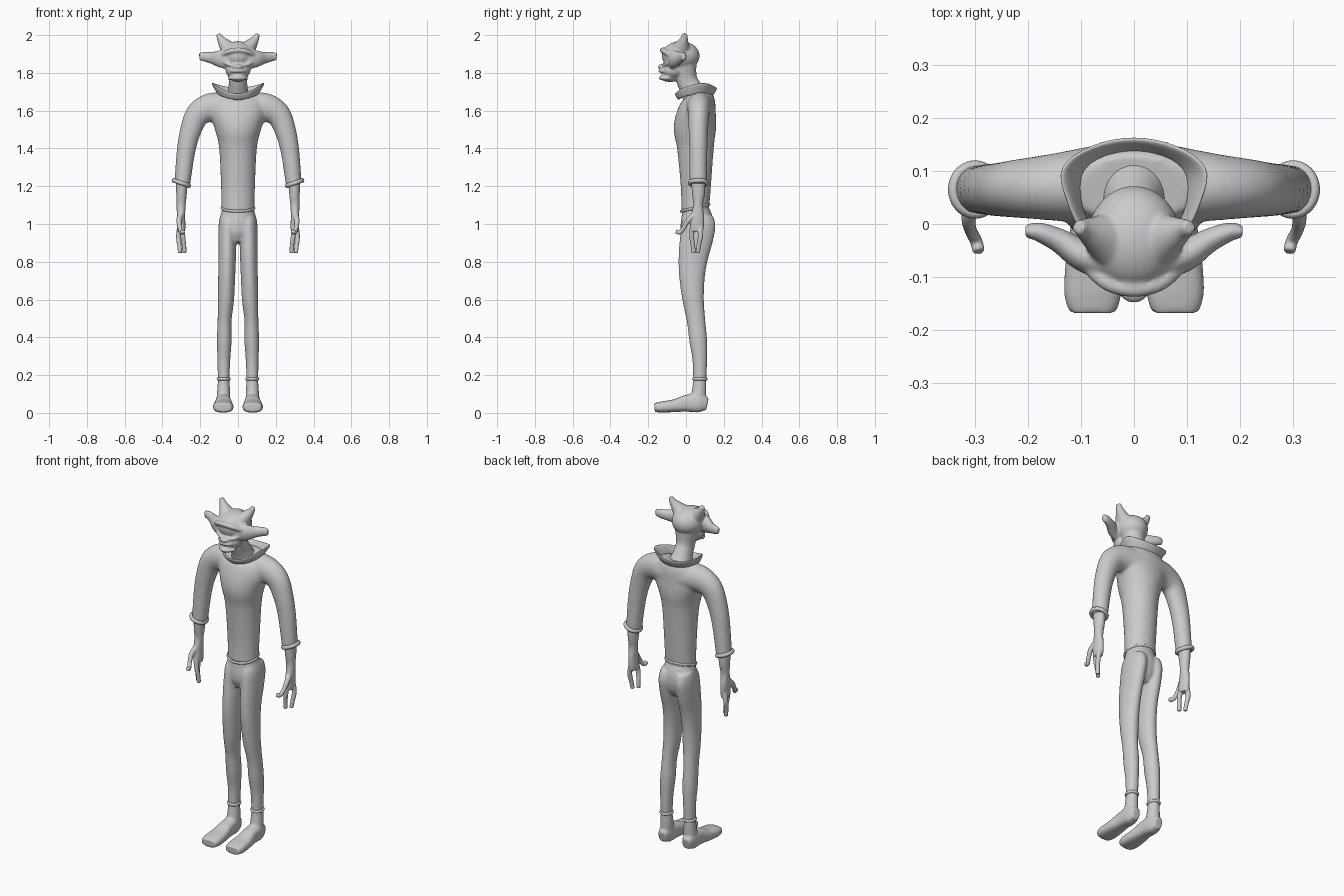
import bpy, bmesh
from math import sin, cos, pi
from mathutils import Vector, Matrix

X, Y, Z = Vector((1, 0, 0)), Vector((0, 1, 0)), Vector((0, 0, 1))


def spline(pts, steps=6):
    """Catmull-Rom through tuples of any length."""
    out = []
    n = len(pts)
    for i in range(n - 1):
        a, b, c, d = pts[max(i - 1, 0)], pts[i], pts[i + 1], pts[min(i + 2, n - 1)]
        for s in range(steps):
            t = s / steps
            out.append([0.5 * (2 * q + (r - p) * t + (2 * p - 5 * q + 4 * r - w) * t * t
                               + (3 * q - p - 3 * r + w) * t ** 3)
                        for p, q, r, w in zip(a, b, c, d)])
    return out + [list(pts[-1])]


def tube(bm, pts, ref=Y, power=1.0, sides=28):
    """Closed loft; each point is x, y, z, radius across ref, radius along ref."""
    pts = spline(pts)
    rings = []
    for i, p in enumerate(pts):
        t = (Vector(pts[min(i + 1, len(pts) - 1)][:3]) - Vector(pts[max(i - 1, 0)][:3])).normalized()
        v = (ref - t * ref.dot(t)).normalized()
        u = v.cross(t)
        ring = []
        for k in range(sides):
            c, s = cos(2 * pi * k / sides), sin(2 * pi * k / sides)
            c = abs(c) ** power * (1 if c > 0 else -1)
            s = abs(s) ** power * (1 if s > 0 else -1)
            ring.append(bm.verts.new(Vector(p[:3]) + u * p[3] * c + v * p[4] * s))
        rings.append(ring)
    for a, b in zip(rings, rings[1:]):
        for k in range(sides):
            j = (k + 1) % sides
            bm.faces.new((a[k], a[j], b[j], b[k]))
    bm.faces.new(rings[0])
    bm.faces.new(rings[-1])


def pair(bm, pts, ref=Y, power=1.0, signs=(1, -1)):
    for s in signs:
        tube(bm, [(p[0] * s,) + tuple(p[1:]) for p in pts], ref, power)


def ball(bm, c, r):
    bmesh.ops.create_uvsphere(bm, u_segments=32, v_segments=20, radius=1,
                              matrix=Matrix.Translation(c) @ Matrix.Diagonal((*r, 1)))


def finish(name, bm, voxel=None, smooth=4):
    bmesh.ops.recalc_face_normals(bm, faces=bm.faces)
    for f in bm.faces:
        f.smooth = True
    me = bpy.data.meshes.new(name)
    bm.to_mesh(me)
    bm.free()
    ob = bpy.data.objects.new(name, me)
    bpy.context.collection.objects.link(ob)
    if voxel:
        m = ob.modifiers.new("blend", 'REMESH')
        m.mode, m.voxel_size, m.use_smooth_shade = 'VOXEL', voxel, True
        m = ob.modifiers.new("soften", 'SMOOTH')
        m.factor, m.iterations = 0.5, smooth
    return ob


def band(name, c, rx, ry, r, lift):
    """Rolled cloth ring; lift(angle) gives the height offset."""
    bm = bmesh.new()
    n, m = 48, 10
    g = []
    for i in range(n):
        a = 2 * pi * i / n
        g.append([bm.verts.new((c[0] + (rx + r * cos(b)) * cos(a), c[1] + (ry + r * cos(b)) * sin(a),
                                c[2] + lift(a) + r * 1.2 * sin(b)))
                  for b in [2 * pi * j / m for j in range(m)]])
    for i in range(n):
        for j in range(m):
            k, l = (i + 1) % n, (j + 1) % m
            bm.faces.new((g[i][j], g[k][j], g[k][l], g[i][l]))
    finish(name, bm)


# shirt with sleeves
bm = bmesh.new()
tube(bm, [(0, .048, 1.065, .087, .073), (0, .052, 1.2, .09, .08), (0, .05, 1.4, .1, .097),
          (0, .047, 1.5, .122, .112), (0, .056, 1.58, .15, .105), (0, .07, 1.65, .15, .085),
          (0, .065, 1.695, .115, .065)])
pair(bm, [(.05, .075, 1.615, .075, .078), (.14, .07, 1.617, .077, .065), (.212, .067, 1.58, .066, .056),
          (.252, .065, 1.49, .056, .051), (.276, .065, 1.38, .049, .048), (.295, .065, 1.21, .042, .046)])
finish("shirt", bm, .008, 6)
band("shirt_hem", (0, .048, 1.085), .086, .075, .006, lambda a: .018 * sin(a))

# trousers
bm = bmesh.new()
tube(bm, [(0, .047, 1.09, .082, .068), (0, .058, 1.02, .095, .085), (0, .055, .95, .085, .082),
          (0, .05, .9, .035, .055)])
pair(bm, [(.05, .072, 1.05, .042, .07), (.053, .067, 1.0, .049, .09), (.056, .055, .92, .048, .088),
          (.057, .038, .82, .046, .078), (.06, .032, .72, .045, .068), (.064, .038, .6, .043, .057),
          (.071, .053, .49, .037, .049), (.073, .065, .38, .039, .047), (.075, .073, .28, .034, .039),
          (.076, .073, .175, .031, .035)])
finish("trousers", bm, .007, 5)

for s, side in ((1, "left"), (-1, "right")):
    band(side + "_sleeve_cuff", (.3 * s, .065, 1.217), .041, .045, .01, lambda a: s * .014 * cos(a))
    band(side + "_ankle_cuff", (.076 * s, .073, .18), .03, .034, .007, lambda a: 0)

    # shoe
    bm = bmesh.new()
    pair(bm, [(.076, .073, .19, .029, .033), (.076, .07, .12, .034, .038), (.077, .06, .05, .037, .045)],
         signs=(s,))
    pair(bm, [(.078, .113, .045, .032, .024), (.078, .07, .053, .05, .038), (.077, 0, .05, .044, .042),
              (.078, -.06, .038, .034, .05), (.078, -.13, .031, .029, .054), (.078, -.167, .028, .023, .044)],
         X, .75, (s,))
    finish(side + "_shoe", bm, .006, 4)

    # hand with thumb and two fingers
    bm = bmesh.new()
    pair(bm, [(.297, .065, 1.23, .032, .038), (.299, .066, 1.16, .028, .034), (.301, .064, 1.1, .024, .026),
              (.302, .061, 1.04, .022, .036), (.3, .058, .99, .022, .037), (.3, .056, .96, .019, .034)],
         signs=(s,))
    pair(bm, [(.303, .045, 1.05, .017, .017), (.312, .012, 1.02, .014, .014), (.308, -.012, .98, .012, .012),
              (.298, -.032, .955, .012, .012), (.293, -.052, .962, .012, .012)], X, 1, (s,))
    pair(bm, [(.304, .075, 1.0, .014, .016), (.315, .077, .94, .013, .014), (.311, .068, .89, .012, .012),
              (.306, .062, .846, .011, .012)], signs=(s,))
    pair(bm, [(.3, .038, 1.0, .014, .016), (.293, .03, .94, .013, .013), (.286, .036, .89, .012, .012),
              (.284, .04, .846, .011, .012)], signs=(s,))
    finish(side + "_hand", bm, .004, 4)

# head with neck, ears and horns
bm = bmesh.new()
tube(bm, [(0, .06, 1.65, .07, .075), (0, .03, 1.71, .053, .06), (0, .002, 1.77, .05, .056),
          (0, -.01, 1.86, .07, .066)])
ball(bm, (0, -.028, 1.89), (.088, .1, .078))
ball(bm, (0, -.07, 1.815), (.066, .062, .05))
ball(bm, (0, -.085, 1.778), (.043, .052, .026))
ball(bm, (0, -.125, 1.832), (.028, .024, .015))
tube(bm, [(-.09, -.075, 1.89, .014, .014), (-.05, -.11, 1.912, .016, .014), (0, -.122, 1.92, .016, .014),
          (.05, -.11, 1.912, .016, .014), (.09, -.075, 1.89, .014, .014)], Z)
tube(bm, [(-.085, -.075, 1.87, .012, .012), (-.05, -.105, 1.845, .013, .01), (0, -.12, 1.838, .013, .01),
          (.05, -.105, 1.845, .013, .01), (.085, -.075, 1.87, .012, .012)], Z)
for z, y in ((1.81, -.134), (1.772, -.133)):
    tube(bm, [(-.045, -.09, z, .01, .009), (-.028, y + .014, z, .012, .009), (0, y, z, .012, .009),
              (.028, y + .014, z, .012, .009), (.045, -.09, z, .01, .009)], Z)
pair(bm, [(.04, -.075, 1.875, .034, .062), (.095, -.06, 1.875, .03, .046), (.14, -.032, 1.88, .023, .031),
          (.18, -.015, 1.886, .018, .025), (.205, -.014, 1.886, .012, .02)], Z)
pair(bm, [(.04, -.03, 1.915, .05, .06), (.072, -.018, 1.953, .032, .035), (.092, -.01, 1.98, .02, .021),
          (.105, -.006, 2.006, .012, .013)])
finish("head", bm, .005, 4)

# flared collar: base and rim loops, front to back, mirrored
base = [(0, -.04, 1.655), (.06, -.03, 1.665), (.095, .01, 1.68), (.105, .06, 1.685),
        (.095, .105, 1.685), (.055, .13, 1.68), (0, .137, 1.675)]
rim = [(0, -.062, 1.685), (.07, -.045, 1.705), (.108, -.005, 1.728), (.128, .05, 1.742),
       (.15, .107, 1.752), (.085, .15, 1.73), (0, .168, 1.718)]
bm = bmesh.new()
loops = []
for f in (0, .5, 1):
    half = [Vector(a).lerp(Vector(b), f) for a, b in zip(base, rim)]
    full = half + [Vector((-p.x, p.y, p.z)) for p in half[-2:0:-1]]
    loops.append([bm.verts.new(p) for p in full])
for a, b in zip(loops, loops[1:]):
    for k in range(len(a)):
        j = (k + 1) % len(a)
        bm.faces.new((a[k], a[j], b[j], b[k]))
collar = finish("collar", bm)
m = collar.modifiers.new("thickness", 'SOLIDIFY')
m.thickness, m.offset = .012, 0
m = collar.modifiers.new("round", 'SUBSURF')
m.levels = m.render_levels = 2
